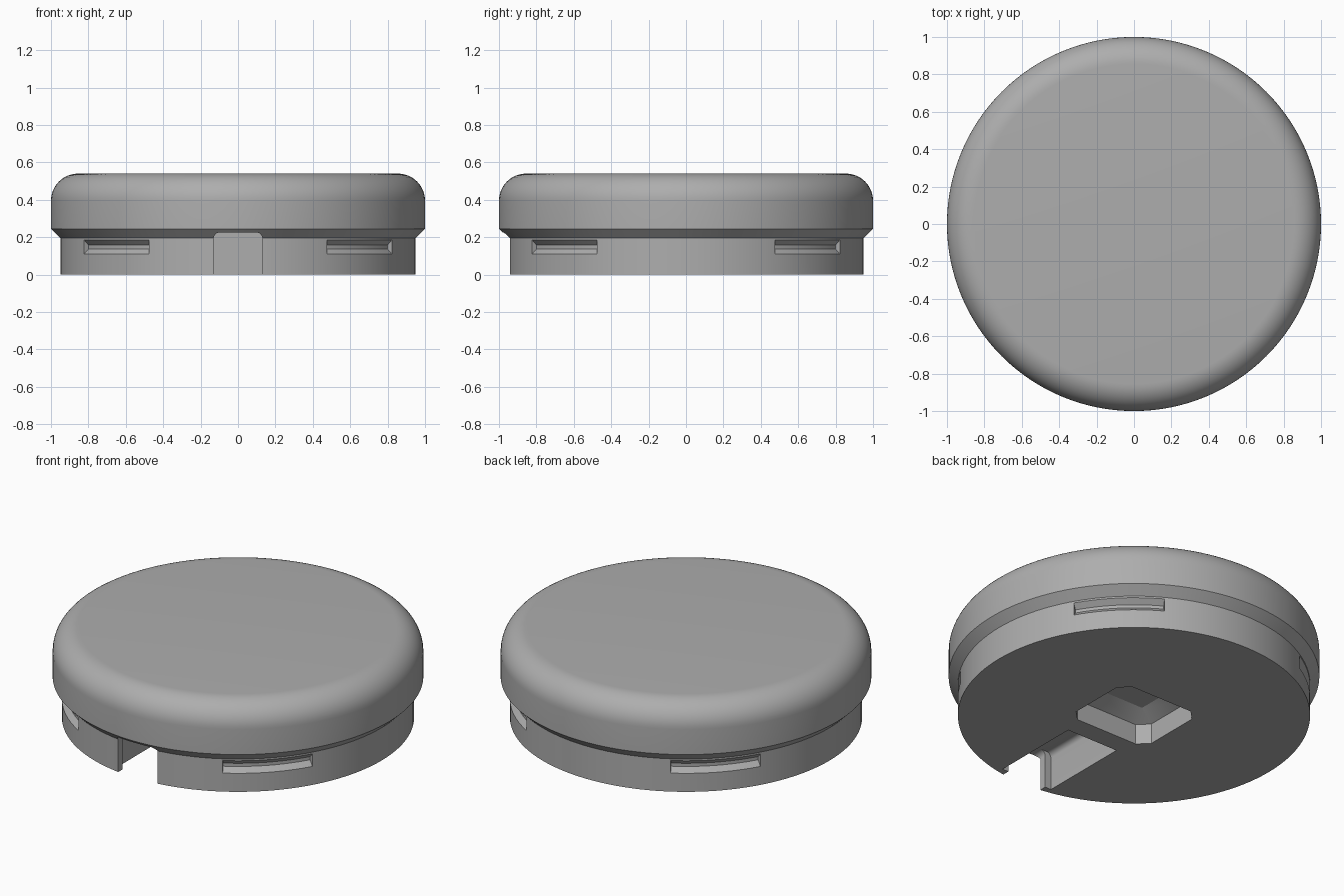
import bpy, bmesh, math
from mathutils import Matrix

cube = bpy.data.objects.get("Cube")
if cube:
    bpy.data.objects.remove(cube, do_unlink=True)

grey = bpy.data.materials.new("plain grey")
grey.use_nodes = True
GREY = (0.42, 0.42, 0.42, 1)
grey.diffuse_color = GREY
grey.node_tree.nodes["Principled BSDF"].inputs["Base Color"].default_value = GREY


def make_object(name, bm):
    bmesh.ops.remove_doubles(bm, verts=bm.verts, dist=1e-5)
    bmesh.ops.recalc_face_normals(bm, faces=bm.faces)
    mesh = bpy.data.meshes.new(name)
    bm.to_mesh(mesh)
    bm.free()
    mesh.materials.append(grey)
    obj = bpy.data.objects.new(name, mesh)
    bpy.context.collection.objects.link(obj)
    return obj


def loft(name, rings, closed=False):
    """Skin a list of matching loops; cap both ends, or join last to first."""
    bm = bmesh.new()
    loops = [[bm.verts.new(p) for p in ring] for ring in rings]
    n = len(loops[0])
    for a, b in zip(loops, loops[1:]):
        for i in range(n):
            j = (i + 1) % n
            bm.faces.new((a[i], a[j], b[j], b[i]))
    bm.faces.new(loops[0])
    bm.faces.new(loops[-1])
    return make_object(name, bm)


def circle(r, z, n=128):
    return [(r * math.cos(math.tau * i / n), r * math.sin(math.tau * i / n), z) for i in range(n)]


def cut(body, cutter):
    cutter.hide_render = True
    mod = body.modifiers.new(cutter.name, "BOOLEAN")
    mod.operation = "DIFFERENCE"
    mod.solver = "EXACT"
    mod.object = cutter
    bpy.context.view_layer.objects.active = body
    bpy.ops.object.modifier_apply(modifier=mod.name)
    bpy.data.objects.remove(cutter, do_unlink=True)


# Round body: plinth, flared rim, wall and rounded shoulder
fillet = 0.145
profile = [(0.95, 0), (0.95, 0.195), (1, 0.245)]
for k in range(13):
    t = math.pi / 2 * k / 12
    profile.append((1 - fillet + fillet * math.cos(t), 0.395 + fillet * math.sin(t)))
body = loft("round_body", [circle(r, z) for r, z in profile])

# Four bevelled grip slots around the plinth
slot_section = [(0.98, 0.08), (0.922, 0.138), (0.922, 0.157), (0.98, 0.215)]
for quarter in range(4):
    rings = []
    for k in range(13):
        a = math.radians(30 + 90 * quarter + 30 * k / 12)
        rings.append([(r * math.cos(a), r * math.sin(a), z) for r, z in slot_section])
    cut(body, loft("grip_slot", rings))


# Front cable notch: a narrow mouth that opens into a wider channel
def arch(half, top, r, y):
    pts = [(-half, y, -0.1), (half, y, -0.1)]
    for side, start in ((1, 0), (-1, 90)):
        for k in range(6):
            t = math.radians(start + 18 * k)
            pts.append((side * (half - r) + r * math.cos(t), y, top - r + r * math.sin(t)))
    return pts


for half, front, back in ((0.13, -1.1, -0.8), (0.17, -0.9, -0.35)):
    cut(body, loft("cable_notch", [arch(half, 0.225, 0.03, y) for y in (front, back)]))


# Underside socket: straight walls, then a bevel up to the floor
def socket_ring(a, b, c, z):
    return [(a, b - c, z), (a - c, b, z), (c - a, b, z), (-a, b - c, z),
            (-a, c - b, z), (c - a, -b, z), (a - c, -b, z), (a, c - b, z)]


cut(body, loft("socket", [socket_ring(0.265, 0.23, 0.06, -0.1),
                          socket_ring(0.265, 0.23, 0.06, 0.12),
                          socket_ring(0.17, 0.135, 0.004, 0.17)]))

bpy.ops.object.select_all(action="DESELECT")
body.select_set(True)
bpy.context.view_layer.objects.active = body
bpy.ops.object.shade_smooth_by_angle(angle=math.radians(25))
